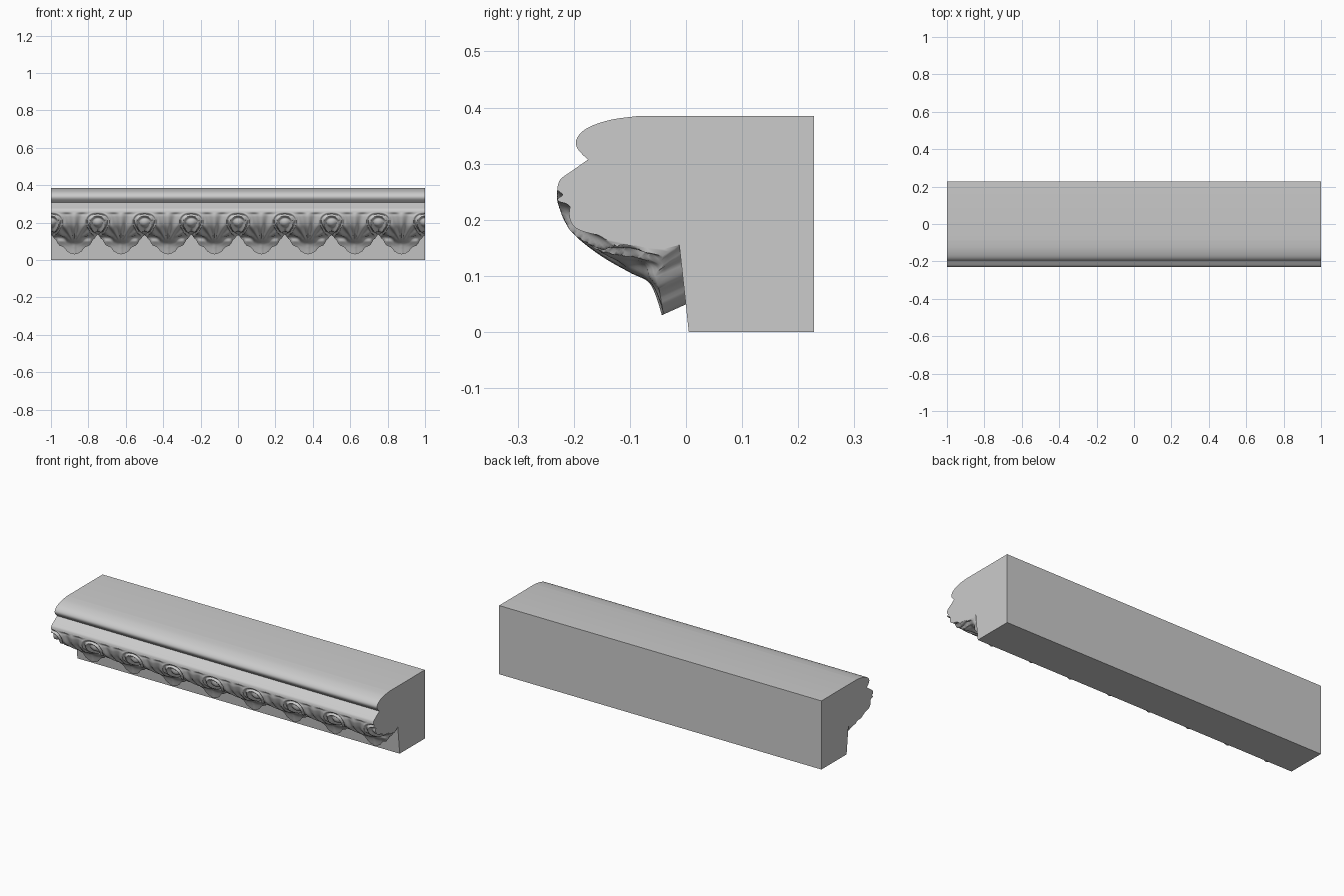
import bpy, math

if "Cube" in bpy.data.objects:
    bpy.data.objects.remove(bpy.data.objects["Cube"])

PERIOD, COLS, ROWS = 0.25, 56, 72
HALF = PERIOD / 2


def smooth(a, b, v):
    t = min(1, max(0, (v - a) / (b - a)))
    return t * t * (3 - 2 * t)


def spline(pts, n):
    """Catmull-Rom curve through 2D points, n + 1 samples."""
    out = []
    ext = [pts[0]] + pts + [pts[-1]]
    for k in range(n + 1):
        u = k / n * (len(pts) - 1)
        i = min(int(u), len(pts) - 2)
        t = u - i
        a, b, c, d = ext[i:i + 4]
        out.append(tuple(0.5 * (2 * b[j] + (c[j] - a[j]) * t
                   + (2 * a[j] - 5 * b[j] + 4 * c[j] - d[j]) * t * t
                   + (3 * b[j] - a[j] - 3 * c[j] + d[j]) * t ** 3) for j in (0, 1)))
    return out


def make(name, verts, faces, angle):
    me = bpy.data.meshes.new(name)
    me.from_pydata(verts, [], faces)
    ob = bpy.data.objects.new(name, me)
    bpy.context.collection.objects.link(ob)
    bpy.ops.object.select_all(action='DESELECT')
    ob.select_set(True)
    bpy.context.view_layer.objects.active = ob
    bpy.ops.object.mode_set(mode='EDIT')
    bpy.ops.mesh.select_all(action='SELECT')
    bpy.ops.mesh.normals_make_consistent(inside=False)
    bpy.ops.object.mode_set(mode='OBJECT')
    bpy.ops.object.shade_smooth_by_angle(angle=math.radians(angle))
    return ob


# Moulding body: rounded top roll, slanted fillet, core behind the carving, wall
roll = spline([(-.085, .385), (-.135, .378), (-.175, .364), (-.194, .346),
               (-.194, .328), (-.175, .307)], 30)
fillet = spline([(-.175, .307), (-.205, .286), (-.224, .272), (-.229, .258)], 12)
core = [(-.19, .225), (-.18, .19), (-.14, .165), (-.07, .15), (-.04, .148)]
profile = [(.228, 0), (.228, .385)] + roll + fillet[1:] + core + [(-.012, .155), (.005, 0)]
n = len(profile)
make("moulding_body",
     [(x, y, z) for x in (-1, 1) for y, z in profile],
     [(i, (i + 1) % n, n + (i + 1) % n, n + i) for i in range(n)]
     + [tuple(range(n)), tuple(range(2 * n - 1, n - 1, -1))], 35)

# Carving cross-sections: through the middle of a leaf, and through an eye
leaf = spline([(-.229, .258), (-.228, .228), (-.205, .18), (-.155, .138),
               (-.1, .106), (-.068, .09), (-.054, .065), (-.043, .03)], ROWS)
eye = spline([(-.229, .258), (-.228, .228), (-.208, .182), (-.17, .158),
              (-.125, .145), (-.1, .142), (-.078, .135), (-.06, .13)], ROWS)
# Scalloped lower outline: distance from leaf centre -> leaf/eye blend
outline = [(0, 0), (.02, .04), (.04, .16), (.052, .33), (.06, .39), (.08, .47),
           (.09, .6), (.097, .76), (.108, .8), (.116, .92), (.125, 1)]


def blend(p):
    for (a, u), (b, v) in zip(outline, outline[1:]):
        if p <= b:
            return u + (v - u) * (p - a) / (b - a)
    return 1


def depth(p, z):
    """Carved depth below the leaf surface."""
    q = HALF - p
    width = .036 * (1 + (z - .185) * 5)
    r = math.hypot(q / max(width, .012), (z - .187) / .042)
    rings = math.cos(2 * math.pi * (r - 1.15) / .5)
    fan = math.cos(13 * math.atan2(p, max(z - .085, .004)))
    m = 1 - smooth(1.5, 2.0, r)
    flutes = .0055 * (1 - (m * rings + (1 - m) * fan))
    flutes *= smooth(.1, .14, z) * smooth(.262, .245, z) if z < .245 else 1 - smooth(.245, .262, z)
    hollow = 1 - smooth(.75, 1.0, r)
    bead = .009 * max(0, 1 - (r / .7) ** 2)
    d = flutes * (1 - hollow) + hollow * (.019 - bead)
    # waist between leaf and hanging tongue, and gap between leaves
    d += .008 * math.exp(-((z - .113) / .009) ** 2) * smooth(.02, .07, p)
    d += .012 * (1 - smooth(.005, .03, q)) * smooth(.16, .145, z) if z < .145 else 0
    # raised mid rib on the tongue
    d += .003 * smooth(0, .014, p) * (1 - smooth(.07, .1, z))
    return d


def column(x):
    p = abs((x + 1) % PERIOD - HALF)
    w, pts = blend(p), []
    base = [(a[0] + (b[0] - a[0]) * w, a[1] + (b[1] - a[1]) * w) for a, b in zip(leaf, eye)]
    for i, (y, z) in enumerate(base):
        a, b = leaf[max(i - 1, 0)], leaf[min(i + 1, ROWS)]
        ty, tz = b[0] - a[0], b[1] - a[1]
        L = math.hypot(ty, tz)
        d = depth(p, z) * smooth(0, 6, i)
        pts.append((x, y - tz / L * d, z + ty / L * d))
    # underside running back to the wall
    _, y, z = pts[-1]
    ze = z + .02
    ye = .007 - .11 * ze
    pts += [(x, y + (ye - y) * t, z + (ze - z) * t) for t in (.33, .67, 1)]
    return pts


# Carved band of eight leaves, closed at both ends against the body core
total = COLS * 8
verts = [v for c in range(total + 1) for v in column(-1 + 2 * c / total)]
R = ROWS + 4
faces = [(c * R + r, c * R + r + 1, (c + 1) * R + r + 1, (c + 1) * R + r)
         for c in range(total) for r in range(R - 1)]
for x, c in ((-1, 0), (1, total)):
    s = len(verts)
    verts += [(x, y, z) for y, z in reversed(core)]
    faces.append(tuple(range(c * R, c * R + R)) + tuple(range(s, s + len(core))))
make("carved_leaf_band", verts, faces, 60)
